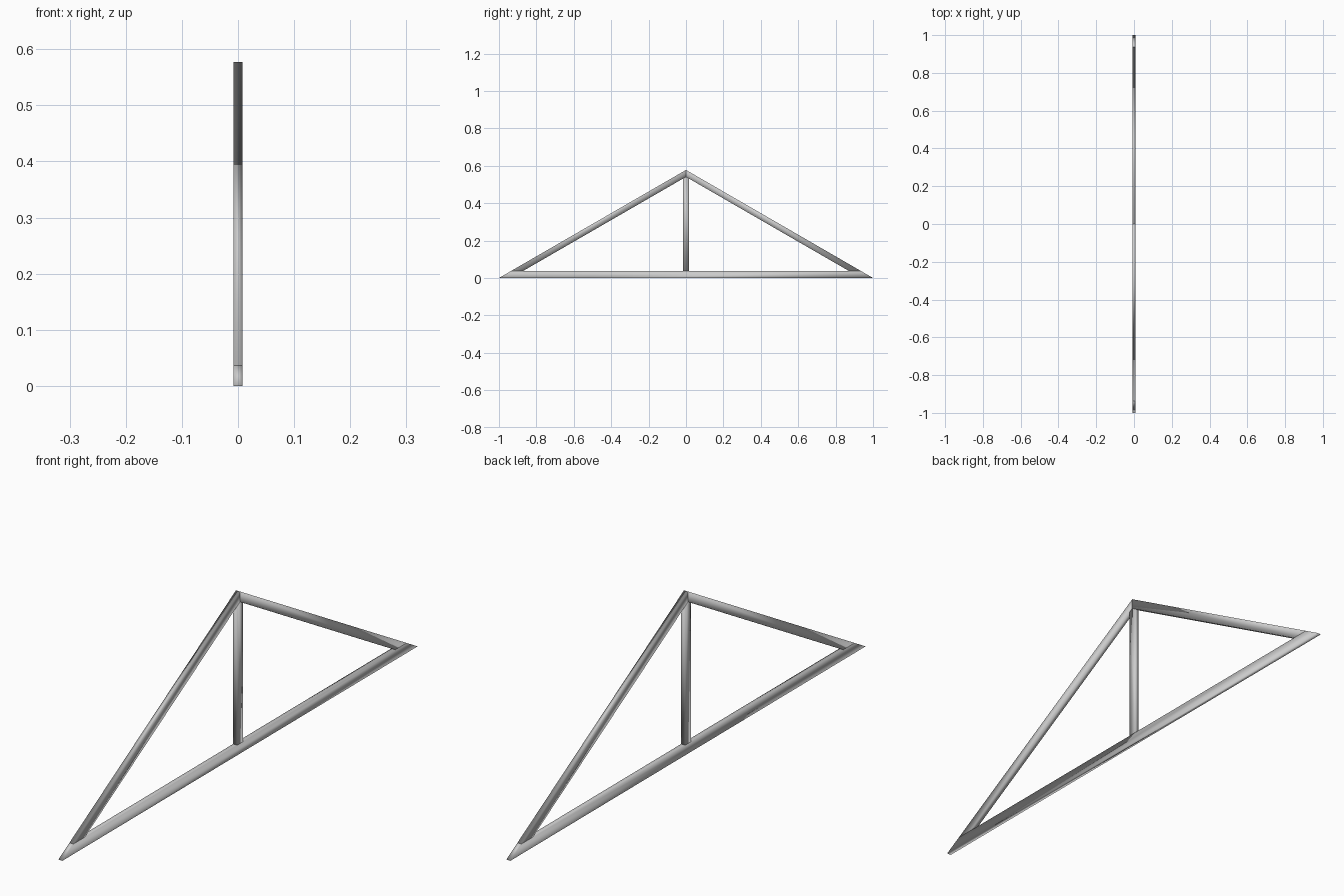
import bpy, bmesh, math

if "Cube" in bpy.data.objects:
    bpy.data.objects.remove(bpy.data.objects["Cube"])

HALF_T = 0.008                      # half thickness along x
SLOPE = math.tan(math.radians(30))
PEAK = SLOPE                        # apex height with a half span of 1
CHORD = 0.036                       # bottom chord height
DROP = 0.037                        # vertical depth of a rafter


def plate(name, profile):
    """Extrude a (y, z) profile through the truss thickness."""
    bm = bmesh.new()
    face = bm.faces.new([bm.verts.new((-HALF_T, y, z)) for y, z in profile])
    ext = bmesh.ops.extrude_face_region(bm, geom=[face])
    verts = [v for v in ext["geom"] if isinstance(v, bmesh.types.BMVert)]
    bmesh.ops.translate(bm, verts=verts, vec=(2 * HALF_T, 0, 0))
    bmesh.ops.recalc_face_normals(bm, faces=bm.faces)
    mesh = bpy.data.meshes.new(name)
    bm.to_mesh(mesh)
    bm.free()
    mesh.shade_smooth()
    obj = bpy.data.objects.new(name, mesh)
    bpy.context.collection.objects.link(obj)
    return obj


# Bottom chord with ends cut to the roof pitch
end = 1 - CHORD / SLOPE
plate("bottom_chord", [(-1, 0), (1, 0), (end, CHORD), (-end, CHORD)])

# Two rafters, mitred at the peak and seated on the chord
inner = (PEAK - DROP - CHORD) / SLOPE
for side, s in (("left", -1), ("right", 1)):
    plate(side + "_rafter", [(0, PEAK), (s * end, CHORD),
                             (s * inner, CHORD), (0, PEAK - DROP)])

# Central king post with a pointed top meeting the rafters
W = 0.016
top = PEAK - DROP
plate("king_post", [(-W, CHORD), (W, CHORD), (W, top - W * SLOPE),
                    (0, top), (-W, top - W * SLOPE)])
